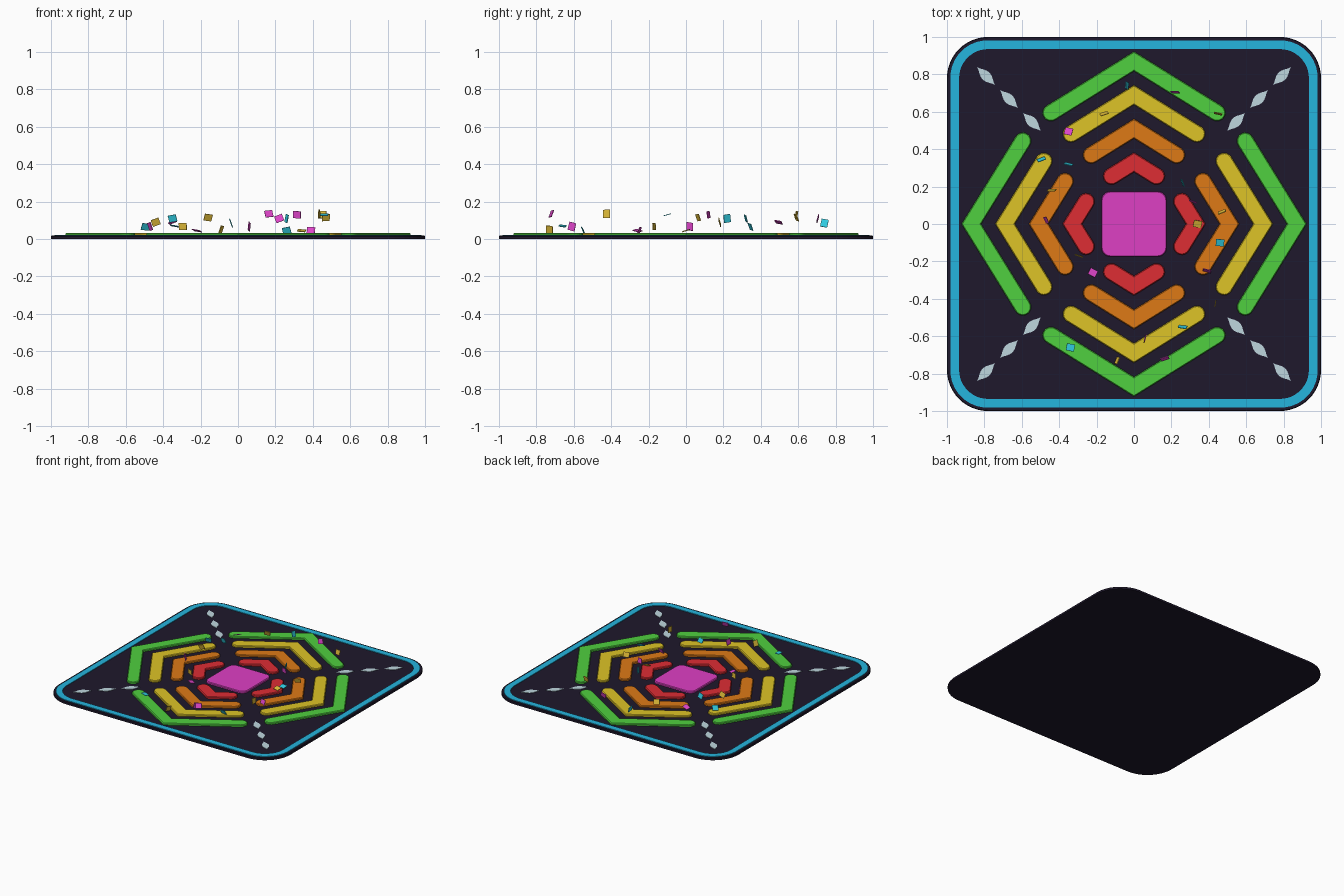
import bpy, bmesh, math, random
from mathutils import Vector, Matrix

if "Cube" in bpy.data.objects:
    bpy.data.objects.remove(bpy.data.objects["Cube"])

random.seed(4)


def material(name, rgb):
    m = bpy.data.materials.new(name)
    m.diffuse_color = (*rgb, 1)
    m.use_nodes = True
    m.node_tree.nodes["Principled BSDF"].inputs["Base Color"].default_value = m.diffuse_color
    return m


DARK = material("dark_navy", (0.013, 0.009, 0.025))
BLUE = material("blue", (0.018, 0.46, 0.73))
PINK = material("pink", (0.73, 0.05, 0.55))
RED = material("red", (0.73, 0.026, 0.034))
ORANGE = material("orange", (0.73, 0.195, 0.008))
YELLOW = material("yellow", (0.73, 0.55, 0.02))
GREEN = material("green", (0.08, 0.63, 0.05))
PALE = material("pale_blue", (0.52, 0.68, 0.74))
CONFETTI = {"c": material("confetti_cyan", (0.03, 0.6, 0.75)),
            "m": material("confetti_magenta", (0.75, 0.06, 0.6)),
            "y": material("confetti_yellow", (0.75, 0.5, 0.04))}


def finish(bm, name, mat):
    bmesh.ops.recalc_face_normals(bm, faces=bm.faces)
    mesh = bpy.data.meshes.new(name)
    bm.to_mesh(mesh)
    bm.free()
    mesh.materials.append(mat)
    ob = bpy.data.objects.new(name, mesh)
    bpy.context.collection.objects.link(ob)
    return ob


def slab(name, outline, z0, z1, mat, bevel=0.0, angle=0.0):
    """Extrude an outline from z0 to z1, bevel its top rim, turn it about z."""
    bm = bmesh.new()
    base = bm.faces.new([bm.verts.new((x, y, z0)) for x, y in outline])
    out = bmesh.ops.extrude_face_region(bm, geom=[base], use_keep_orig=True)
    top = [v for v in out["geom"] if isinstance(v, bmesh.types.BMVert)]
    bmesh.ops.translate(bm, verts=top, vec=(0, 0, z1 - z0))
    if bevel:
        rim = [e for e in bm.edges if all(v.co.z > z1 - 1e-5 for v in e.verts)]
        bmesh.ops.bevel(bm, geom=rim, offset=bevel, segments=1, affect='EDGES')
    bm.transform(Matrix.Rotation(angle, 4, 'Z'))
    return finish(bm, name, mat)


def rounded_square(half, radius, n=12):
    pts = []
    for q in range(4):
        a0 = q * math.pi / 2
        c = Matrix.Rotation(a0, 2) @ Vector((half - radius, half - radius))
        for i in range(n + 1):
            a = a0 + i / n * math.pi / 2
            pts.append((c.x + radius * math.cos(a), c.y + radius * math.sin(a)))
    return pts


def chevron(tip, end_x, w=0.045, slope=0.62, n=10):
    """Upward V with mitred tip and round ends; tip is on the centreline."""
    a = math.atan(slope)
    miter = w / math.cos(a)
    end_y = tip - slope * end_x
    right = [(end_x + w * math.cos(t), end_y + w * math.sin(t))
             for t in (math.pi / 2 - a - i / n * math.pi for i in range(n + 1))]
    left = [(-x, y) for x, y in reversed(right)]
    return [(0, tip + miter)] + right + [(0, tip - miter)] + left


def leaf(centre, half_len=0.067, half_w=0.026, n=10):
    """Pointed leaf along x with slightly hollow tips."""
    side = [(-1 + 2 * i / n) for i in range(n + 1)]
    wid = [half_w * math.cos(t * math.pi / 2) ** 1.4 if abs(t) < 1 else 0 for t in side]
    upper = [(centre + half_len * t, h) for t, h in zip(side, wid)]
    lower = [(x, -h) for x, h in upper[1:-1]]
    return upper + lower[::-1]


# base tile
slab("base_tile", rounded_square(1.0, 0.22), 0, 0.018, DARK, 0.004)

# raised blue border ring
bm = bmesh.new()
outer, inner = rounded_square(0.982, 0.2), rounded_square(0.935, 0.155)
loops = [[bm.verts.new((x, y, z)) for x, y in o]
         for o, z in ((outer, 0.012), (outer, 0.023), (inner, 0.023), (inner, 0.012))]
for k in range(4):
    a, b = loops[k], loops[(k + 1) % 4]
    for i in range(len(a)):
        j = (i + 1) % len(a)
        bm.faces.new((a[i], a[j], b[j], b[i]))
finish(bm, "border_ring", BLUE)

# centre pad
slab("centre_pad", rounded_square(0.175, 0.05, 8), 0.012, 0.033, PINK, 0.005)

# four rays of chevrons and four rows of leaves
ROWS = (("red", 0.33, 0.12, RED), ("orange", 0.51, 0.228, ORANGE),
        ("yellow", 0.69, 0.336, YELLOW), ("green", 0.87, 0.444, GREEN))
for q in range(4):
    turn = q * math.pi / 2
    for label, tip, end_x, mat in ROWS:
        slab(f"{label}_chevron_{q + 1}", chevron(tip, end_x), 0.012, 0.033, mat, 0.005, turn)
    for k, d in enumerate((0.546, 0.668, 0.791)):
        slab(f"corner_leaf_{q + 1}_{k + 1}", leaf(d * math.sqrt(2)), 0.012, 0.021,
             PALE, 0, turn + math.pi / 4)

# floating confetti: colour, facing axis, position
PIECES = (
    ("c", "x", -.037, .74, .085), ("m", "y", .22, .705, .11), ("y", "y", -.16, .59, .115),
    ("y", "y", .45, .59, .13), ("m", "z", -.35, .495, .09), ("c", "y", -.495, .345, .065),
    ("c", "y", -.35, .32, .11), ("c", "x", .26, .22, .11), ("y", "y", -.44, .18, .09),
    ("m", "y", .315, .12, .13), ("m", "x", -.47, .02, .067), ("y", "z", .34, 0, .045),
    ("y", "y", .47, .065, .115), ("c", "z", .46, -.1, .13), ("y", "y", -.295, -.17, .067),
    ("m", "z", -.22, -.26, .045), ("m", "y", .39, -.25, .045), ("y", "x", .435, -.425, .135),
    ("c", "y", .26, -.55, .045), ("m", "x", .06, -.61, .067), ("c", "z", -.34, -.66, .07),
    ("y", "x", -.09, -.73, .05), ("m", "y", .165, -.72, .135))
FACING = {"x": Matrix.Rotation(math.pi / 2, 4, 'Y'),
          "y": Matrix.Rotation(math.pi / 2, 4, 'X'), "z": Matrix.Identity(4)}
for i, (col, axis, x, y, z) in enumerate(PIECES):
    bm = bmesh.new()
    bmesh.ops.create_cube(bm, size=1)
    r = random.uniform
    tilt = (Matrix.Rotation(r(-.4, .4), 4, 'X') @ Matrix.Rotation(r(-.4, .4), 4, 'Y')
            @ Matrix.Rotation(r(-.5, .5), 4, 'Z'))
    bm.transform(Matrix.Translation((x, y, z)) @ tilt @ FACING[axis]
                 @ Matrix.Diagonal((0.044, 0.038, 0.004, 1)))
    finish(bm, f"confetti_{i + 1}", CONFETTI[col])
